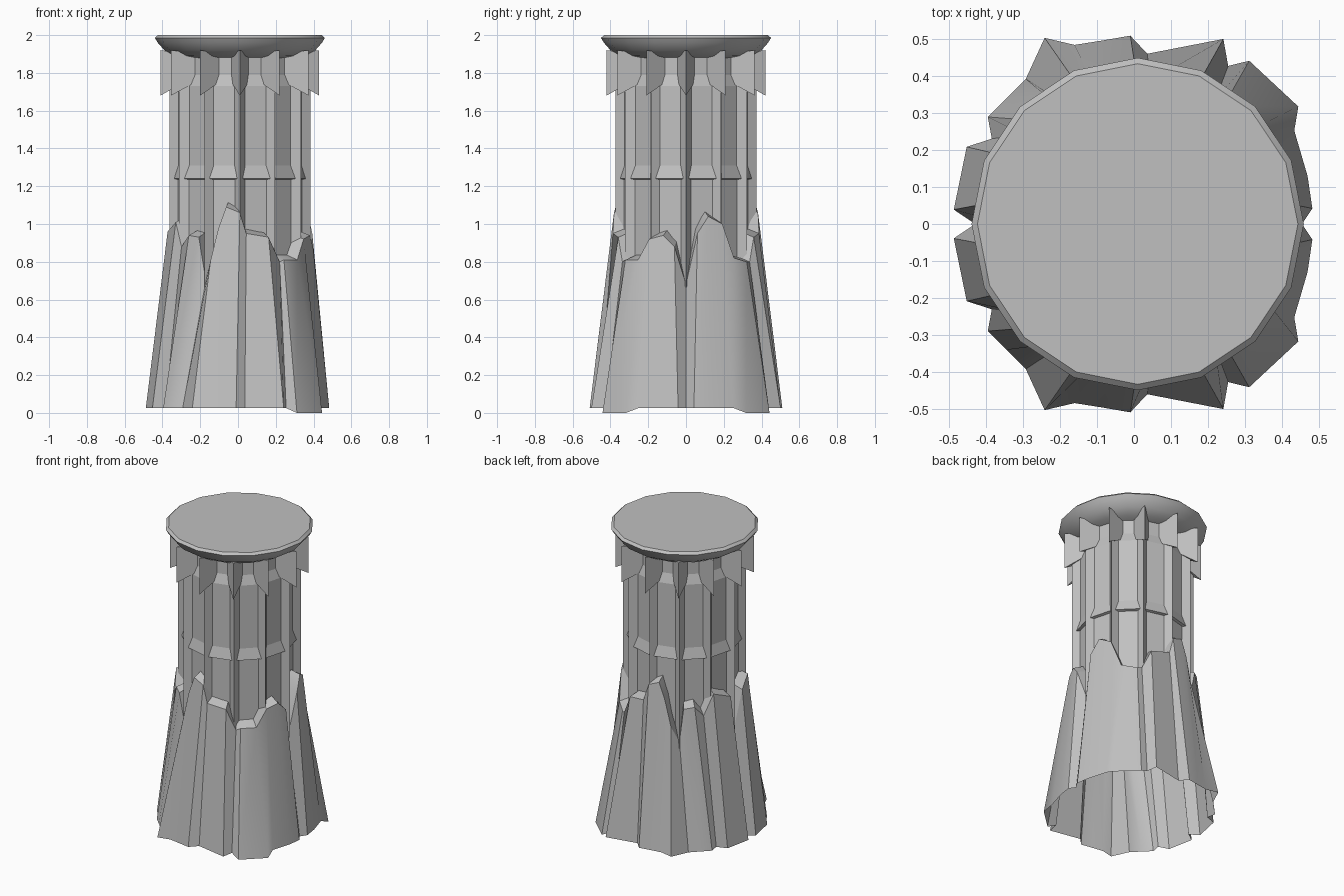
import bpy, bmesh, math
from math import sin, cos, radians, pi

cube = bpy.data.objects.get("Cube")
if cube:
    bpy.data.objects.remove(cube)

stone = bpy.data.materials.new("grey stone")
stone.use_nodes = True
GREY = (0.53, 0.53, 0.53, 1)
stone.diffuse_color = GREY
stone.node_tree.nodes["Principled BSDF"].inputs["Base Color"].default_value = GREY
CENTRE_X = 0.01


def finish(name, bm, angle):
    bmesh.ops.recalc_face_normals(bm, faces=bm.faces[:])
    mesh = bpy.data.meshes.new(name)
    bm.to_mesh(mesh)
    bm.free()
    mesh.materials.append(stone)
    ob = bpy.data.objects.new(name, mesh)
    bpy.context.collection.objects.link(ob)
    bpy.ops.object.select_all(action='DESELECT')
    ob.select_set(True)
    bpy.context.view_layer.objects.active = ob
    bpy.ops.object.shade_smooth_by_angle(angle=radians(angle))


def polar(radius, degrees, z):
    a = radians(degrees)
    return (CENTRE_X + radius * cos(a), radius * sin(a), z)


def loft(bm, rings):
    """Join closed rings of points with quads."""
    loops = [[bm.verts.new(p) for p in ring] for ring in rings]
    for a, b in zip(loops, loops[1:]):
        for i in range(len(a)):
            j = (i + 1) % len(a)
            bm.faces.new((a[i], a[j], b[j], b[i]))
    return loops


def lathe(name, profile, sides, angle, cap=False):
    bm = bmesh.new()
    loops = loft(bm, [[polar(r, 360 * i / sides, z) for i in range(sides)]
                      for r, z in profile])
    if cap:
        bm.faces.new(loops[-1])
    finish(name, bm, angle)


# Round top slab with a bowl-shaped underside
lathe("top_slab", [(0.28, 1.875), (0.35, 1.89), (0.40, 1.92), (0.435, 1.96),
                   (0.45, 1.985), (0.434, 2.0)], 16, 30, cap=True)

# Twelve-sided shaft with two flared, stepped courses
lathe("shaft", [(0.335, 0.6), (0.335, 1.235), (0.352, 1.24), (0.333, 1.31),
                (0.333, 1.73), (0.312, 1.79), (0.312, 1.9)], 12, 12)


def wedge(name, azimuth, half, inner, outer, heights):
    """Triangular fin, sharp edge outward, with inner and outer end heights."""
    spread = math.degrees(math.atan2(half, inner))
    bm = bmesh.new()
    loops = loft(bm, [
        [polar(inner, azimuth - spread, z_in), polar(outer, azimuth, z_out),
         polar(inner, azimuth + spread, z_in)]
        for z_in, z_out in heights])
    bm.faces.new(loops[0])
    bm.faces.new(loops[-1])
    finish(name, bm, 20)


# Fins and top brackets, evenly spaced round the shaft
for az in range(0, 360, 30):
    wedge(f"fin_{az}", az, 0.06, 0.28, 0.373, [(0.8, 0.66), (1.9, 1.9)])
    wedge(f"bracket_{az}", az, 0.06, 0.27, 0.42, [(1.77, 1.68), (1.9, 1.92)])

# Flared foot: ground x, y; crest azimuth; crest height at the back and the front
FOOT = [
    (0.483, 0.042, 9, 0.95, 0.88), (0.47, 0.13, 18, 1.04, 0.94),
    (0.434, 0.253, 30, 1.0, 0.92), (0.445, 0.318, 40, 0.82, 0.81),
    (0.312, 0.442, 54, 0.80, 0.81), (0.255, 0.428, 58, 0.80, 0.80),
    (0.242, 0.501, 67, 0.93, 0.93), (0.036, 0.461, 85, 0.95, 0.95),
    (-0.01, 0.51, 90, 1.06, 1.06), (-0.085, 0.497, 101, 1.09, 1.09),
    (-0.161, 0.485, 107, 0.98, 0.98), (-0.242, 0.504, 113, 0.81, 0.81),
    (-0.293, 0.393, 120, 0.70, 0.70), (-0.345, 0.341, 124, 0.93, 0.93),
    (-0.396, 0.29, 134, 0.94, 0.94), (-0.385, 0.231, 142, 0.88, 0.88),
    (-0.453, 0.209, 152, 1.01, 1.01), (-0.488, 0.039, 171, 0.96, 0.96),
]
outline = [(0.455, 0, 0, 0.68)]
outline += [(x, y, az, back) for x, y, az, back, front in FOOT]
outline += [(-0.43, 0, 180, 0.70)]
outline += [(x, -y, -az, front) for x, y, az, back, front in reversed(FOOT)]

ground = [(x, y, 0.0 if x > 0.3 and abs(y) > 0.3 else 0.025)
          for x, y, az, z in outline]
crest = [polar(0.385 + 0.06 * (1.0 - z) if z > 0.79 else 0.36, az, z)
         for x, y, az, z in outline]
tuck = [polar(0.30, az, z + 0.035) for x, y, az, z in outline]
bm = bmesh.new()
loft(bm, [ground, crest, tuck])
finish("flared_foot", bm, 30)
